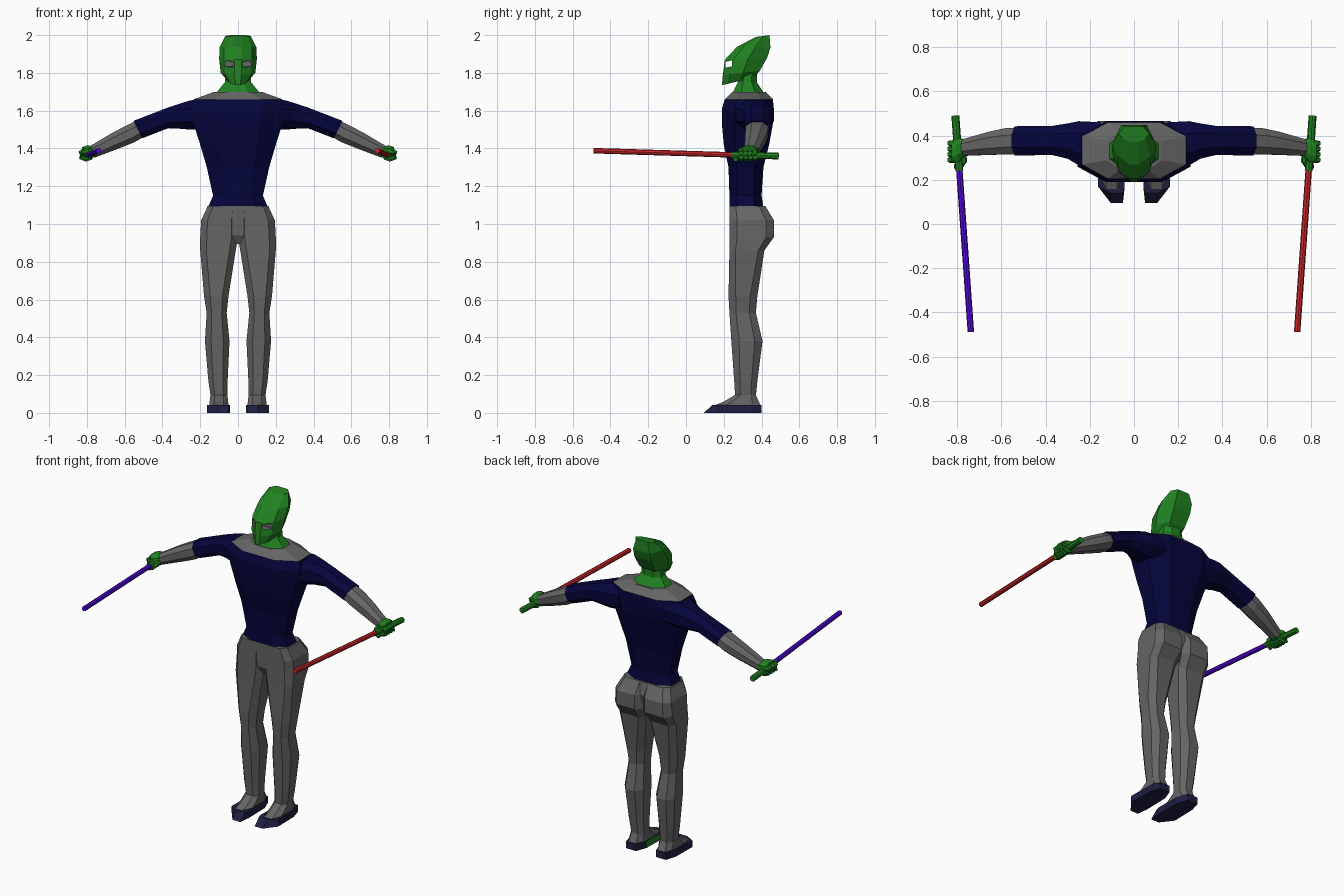
import bpy, bmesh, math
from mathutils import Vector

if "Cube" in bpy.data.objects:
    bpy.data.objects.remove(bpy.data.objects["Cube"])


def material(name, rgb):
    m = bpy.data.materials.new(name)
    m.diffuse_color = (*rgb, 1)
    m.use_nodes = True
    m.node_tree.nodes["Principled BSDF"].inputs["Base Color"].default_value = m.diffuse_color
    return m


GREEN = material("green", (0.015, 0.225, 0.015))
NAVY = material("navy", (0.0015, 0.0015, 0.046))
GREY = material("grey", (0.13, 0.13, 0.13))
SHOE = material("dark blue", (0.013, 0.013, 0.055))
RED = material("red", (0.6, 0.02, 0.022))
VIOLET = material("violet", (0.085, 0.002, 0.75))


def loft(name, rings, mats, rule=None):
    """Skin a stack of equal-length rings, cap both ends."""
    bm = bmesh.new()
    vs = [[bm.verts.new(p) for p in r] for r in rings]
    n = len(rings[0])
    for a, b in zip(vs, vs[1:]):
        for i in range(n):
            j = (i + 1) % n
            bm.faces.new((a[i], a[j], b[j], b[i]))
    bm.faces.new(vs[0])
    bm.faces.new(vs[-1])
    bmesh.ops.recalc_face_normals(bm, faces=bm.faces)
    bm.normal_update()
    if rule:
        for f in bm.faces:
            f.material_index = rule(f)
    me = bpy.data.meshes.new(name)
    bm.to_mesh(me)
    bm.free()
    for m in mats:
        me.materials.append(m)
    ob = bpy.data.objects.new(name, me)
    bpy.context.collection.objects.link(ob)
    return ob


def oct2(cu, hu, cv, hv, k=0.45):
    """Eight-sided cross-section in two axes."""
    c = [(1, -k), (1, k), (k, 1), (-k, 1), (-1, k), (-1, -k), (-k, -1), (k, -1)]
    return [(cu + hu * a, cv + hv * b) for a, b in c]


def level(z, x0, x1, y0, y1, k=0.45, s=1):
    """Horizontal ring from its extents."""
    pts = oct2((x0 + x1) / 2, (x1 - x0) / 2, (y0 + y1) / 2, (y1 - y0) / 2, k)
    return [Vector((s * x, y, z)) for x, y in pts]


def across(x, zc, hz, yc, hy, s, tilt=0.0):
    """Upright ring for parts that run sideways."""
    return [Vector((s * (x + tilt * (z - zc)), y, z)) for y, z in oct2(yc, hy, zc, hz)]


def tube(name, pts, r, mat, s=1, n=6):
    """Faceted tube along a path."""
    pts = [Vector((s * p[0], p[1], p[2])) for p in pts]
    rings = []
    for i, p in enumerate(pts):
        d = pts[min(i + 1, len(pts) - 1)] - pts[max(i - 1, 0)]
        q = d.to_track_quat('Z', 'Y')
        rings.append([p + q @ Vector((r * math.cos(a), r * math.sin(a), 0))
                      for a in (2 * math.pi * j / n for j in range(n))])
    return loft(name, rings, [mat])


# Torso with a grey yoke around the collar
torso = [(1.085, .16, .23, .41), (1.15, .132, .23, .40), (1.30, .165, .225, .41),
         (1.42, .20, .20, .44), (1.53, .235, .19, .46), (1.61, .255, .19, .465),
         (1.66, .235, .205, .46), (1.70, .125, .245, .42)]
loft("torso", [level(z, -w, w, a, b, .5) for z, w, a, b in torso], [NAVY, GREY],
     lambda f: 1 if f.calc_center_median().z > 1.66 else 0)

# Neck
loft("neck", [level(z, -w, w, a, b) for z, w, a, b in
              [(1.69, .118, .245, .415), (1.75, .07, .275, .375), (1.83, .06, .28, .375)]], [GREEN])

# Masked head: slanted rings with a narrow flat strip down the face
half = [(.2, 0), (.75, .2), (1, .55), (.6, 1)]
section = half + [(-x, t) for x, t in reversed(half)]
head_rings = []
for w, yf, zf, yb, zb in [(.055, .19, 1.735, .36, 1.775), (.092, .195, 1.79, .39, 1.81),
                          (.10, .206, 1.87, .43, 1.88), (.097, .27, 1.938, .447, 1.935),
                          (.068, .37, 1.99, .442, 2.0)]:
    head_rings.append([Vector((w * x, yf + (yb - yf) * t, zf + (zb - zf) * t)) for x, t in section])
head = loft("head", head_rings, [GREEN])

# Eye openings: one slot cut sideways through the mask, grey inside
slot = [(.208, 1.828), (.243, 1.834), (.243, 1.866), (.208, 1.858)]
cutter = loft("eye_cutter", [[Vector((x, y, z)) for y, z in slot] for x in (-.2, .2)], [GREY])
cutter.hide_render = True
cutter.hide_viewport = True
cut = head.modifiers.new("eyes", 'BOOLEAN')
cut.object = cutter
cut.operation = 'DIFFERENCE'
cut.solver = 'EXACT'
cut.material_mode = 'TRANSFER'

# Hips
loft("hips", [level(z, -w, w, a, b, .6) for z, w, a, b in
              [(.895, .03, .26, .40), (.94, .14, .234, .42), (1.02, .185, .232, .44),
               (1.095, .162, .229, .42)]], [GREY])

leg = [(.05, .055, .15, .26, .385), (.09, .055, .145, .26, .37), (.17, .055, .157, .255, .378),
       (.38, .045, .175, .24, .405), (.53, .06, .166, .23, .37), (.62, .05, .18, .225, .378),
       (.86, .012, .20, .23, .415), (.93, .0, .20, .23, .465), (1.02, .0, .195, .23, .465),
       (1.095, .0, .16, .23, .42)]
sole = [(.05, .095), (.105, .095), (.163, .17), (.16, .33), (.14, .40), (.07, .40),
        (.045, .33), (.042, .17)]
upper_arm = [(.15, 1.58, .08, .35, .11), (.25, 1.577, .078, .365, .10), (.30, 1.572, .068, .375, .08),
             (.37, 1.562, .055, .378, .066), (.53, 1.5, .046, .376, .066)]
forearm = [(.52, 1.503, .042, .376, .06), (.57, 1.477, .044, .374, .06), (.65, 1.44, .04, .365, .052),
           (.775, 1.38, .029, .345, .037)]

for s, side in ((1, "left"), (-1, "right")):
    # Leg, instep and shoe
    loft(f"{side}_leg", [level(*r, .65 if r[0] > .8 else .5, s) for r in leg], [GREY])
    loft(f"{side}_instep", [level(.04, .05, .152, .15, .395, .5, s),
                            level(.06, .052, .15, .20, .385, .5, s),
                            level(.095, .056, .146, .26, .37, .5, s)], [GREY])
    loft(f"{side}_shoe", [[Vector((s * x, y, 0)) for x, y in sole],
                          [Vector((s * x, max(y, .14), .043)) for x, y in sole]], [SHOE, GREEN],
         lambda f: 1 if s > 0 and f.normal.x < -.97 else 0)

    # Sleeve and bare forearm
    loft(f"{side}_sleeve", [across(*r, s, .5 if r[0] > .4 else 0) for r in upper_arm], [NAVY])
    loft(f"{side}_forearm", [across(*r, s, .5) for r in forearm], [GREY])

    # Hand closed around the hilt
    loft(f"{side}_palm", [across(.765, 1.383, .03, .345, .038, s, .4),
                          across(.79, 1.386, .03, .335, .052, s, .3),
                          across(.825, 1.386, .022, .328, .05, s)], [GREEN])
    for i in range(4):
        y = .29 + i * .025
        tube(f"{side}_finger_{i + 1}", [(.81, y, 1.395), (.834, y, 1.378), (.832, y, 1.352),
                                        (.805, y, 1.342), (.782, y, 1.35)], .0135, GREEN, s)
    tube(f"{side}_thumb", [(.775, .33, 1.375), (.768, .285, 1.37), (.785, .262, 1.35),
                           (.81, .262, 1.342)], .014, GREEN, s)

    # Hilt and blade
    tube(f"{side}_hilt", [(.808, .49, 1.36), (.79, .24, 1.366)], .018, GREEN, s, 8)
    tube(f"{side}_blade", [(.79, .245, 1.366), (.738, -.488, 1.388)], .0145,
         RED if s > 0 else VIOLET, s, 8)
